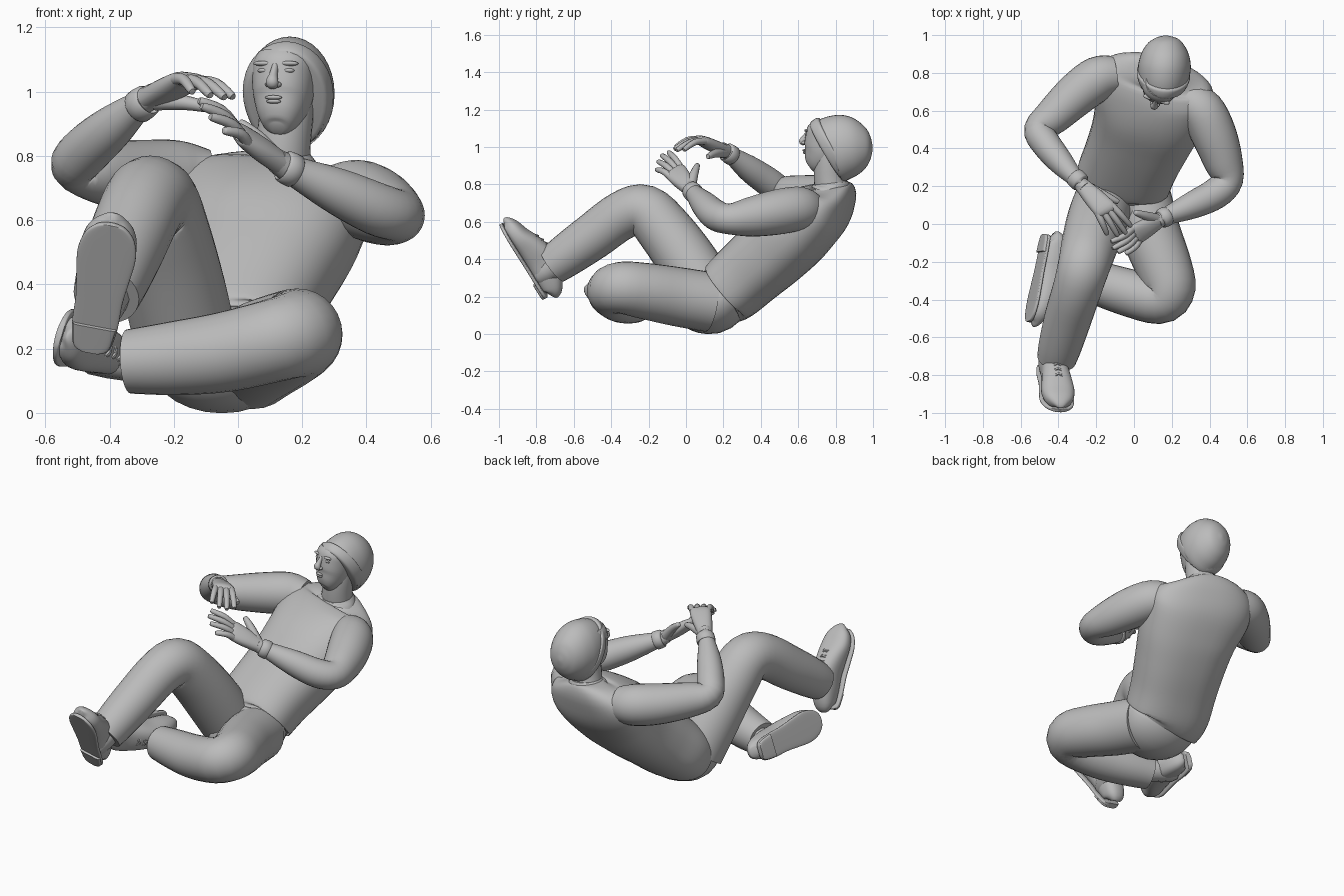
import bpy, bmesh, math
from mathutils import Vector, Matrix

if "Cube" in bpy.data.objects:
    bpy.data.objects.remove(bpy.data.objects["Cube"])

grey = bpy.data.materials.new("plain grey")
grey.use_nodes = True
shade = (0.5, 0.5, 0.5, 1)
grey.diffuse_color = shade
grey.node_tree.nodes["Principled BSDF"].inputs["Base Color"].default_value = shade

X, Z = Vector((1, 0, 0)), Vector((0, 0, 1))


def spline(points, steps):
    """Smooth path through points that carry their radii along."""
    p = [points[0]] + points + [points[-1]]
    out = []
    for a, b, c, d in zip(p, p[1:], p[2:], p[3:]):
        for k in range(steps):
            t = k / steps
            out.append([(2 * f + (g - e) * t + (2*e - 5*f + 4*g - h) * t*t
                         + (3*f - e - 3*g + h) * t**3) / 2 for e, f, g, h in zip(a, b, c, d)])
    return out + [list(points[-1])]


def loft(name, points, side=X, power=2.0, steps=4, sides=28, matrix=None):
    """Sweep an oval section; each point is x, y, z, half width, half depth."""
    pts = [tuple(q) if len(q) == 5 else (*q, q[-1]) for q in points]
    path = spline(pts, steps)
    bm = bmesh.new()
    rings = []
    for i, q in enumerate(path):
        tangent = (Vector(path[min(i + 1, len(path) - 1)][:3]) - Vector(path[max(i - 1, 0)][:3])).normalized()
        u = (side - tangent * side.dot(tangent)).normalized()
        v = tangent.cross(u)
        ring = []
        for k in range(sides):
            a = math.tau * k / sides
            c, s = math.cos(a), math.sin(a)
            c = math.copysign(abs(c) ** (2 / power), c)
            s = math.copysign(abs(s) ** (2 / power), s)
            ring.append(bm.verts.new(Vector(q[:3]) + u * c * max(q[3], .001) + v * s * max(q[4], .001)))
        rings.append(ring)
    for r, n in zip(rings, rings[1:]):
        for k in range(sides):
            j = (k + 1) % sides
            bm.faces.new((r[k], r[j], n[j], n[k]))
    bm.faces.new(rings[0][::-1])
    bm.faces.new(rings[-1])
    if matrix:
        bm.transform(matrix)
    return finish(name, bm)


def finish(name, bm):
    bmesh.ops.recalc_face_normals(bm, faces=bm.faces)
    mesh = bpy.data.meshes.new(name)
    bm.to_mesh(mesh)
    bm.free()
    mesh.materials.append(grey)
    obj = bpy.data.objects.new(name, mesh)
    bpy.context.collection.objects.link(obj)
    bpy.ops.object.select_all(action='DESELECT')
    obj.select_set(True)
    bpy.context.view_layer.objects.active = obj
    bpy.ops.object.shade_smooth_by_angle(angle=math.radians(50))
    return obj


def ball(name, place, size, matrix):
    bm = bmesh.new()
    bmesh.ops.create_uvsphere(bm, u_segments=16, v_segments=10, radius=1)
    bm.transform(matrix @ Matrix.Translation(place) @ Matrix.Diagonal((*size, 1)))
    return finish(name, bm)


def tube(name, places, radii, side=Z, sides=12):
    """Thin tube that closes with a rounded tip."""
    end = places[-1] + (places[-1] - places[-2]).normalized() * radii[-1] * .6
    pts = [(*p, r) for p, r in zip(places, radii)] + [(*end, radii[-1] * .3)]
    return loft(name, pts, side, sides=sides, steps=3)


# Trousers
loft("trouser_seat", [(-.05, -.05, .2, .1, .09), (-.05, .03, .18, .2, .15), (-.05, .14, .17, .235, .17),
                      (-.05, .22, .225, .23, .15), (-.03, .28, .28, .2, .13)])
loft("right_trouser_leg", [(-.155, .13, .19, .16), (-.195, .02, .37, .16), (-.235, -.11, .55, .15),
                           (-.265, -.22, .66, .138), (-.3, -.34, .635, .13), (-.35, -.5, .52, .125),
                           (-.39, -.64, .42, .115), (-.41, -.715, .365, .104)])
loft("left_trouser_leg", [(.04, .13, .17, .16), (.09, -.05, .2, .158), (.155, -.22, .23, .15),
                          (.185, -.34, .247, .14), (.13, -.4, .23, .13), (-.04, -.36, .19, .125),
                          (-.2, -.31, .17, .115), (-.34, -.27, .16, .1)], Z)

# Sleeveless shirt with a hem and collar
chest_side = Vector((1, -.26, -.1))
loft("shirt", [(-.055, .19, .2, .24, .16), (-.055, .235, .235, .252, .18), (-.015, .34, .33, .255, .19),
               (.04, .47, .445, .272, .2), (.085, .595, .56, .298, .2), (.105, .72, .665, .32, .165),
               (.125, .785, .745, .27, .11), (.135, .79, .8, .1, .085)], chest_side, 2.4, 5, 40)
loft("shirt_collar", [(.132, .775, .765, .128, .105), (.134, .78, .79, .11, .098),
                      (.136, .78, .815, .088, .086)], chest_side)

# Arms
loft("right_arm", [(-.1, .79, .72, .1), (-.19, .77, .73, .118), (-.3, .69, .735, .115),
                   (-.43, .57, .75, .098), (-.505, .5, .772, .078), (-.47, .43, .82, .078),
                   (-.39, .33, .89, .068), (-.3, .23, .965, .042), (-.26, .19, .99, .038)], Z)
loft("left_arm", [(.28, .66, .66, .1), (.36, .6, .67, .118), (.42, .48, .65, .12),
                  (.47, .34, .625, .105), (.495, .23, .615, .082), (.43, .16, .635, .082),
                  (.31, .1, .69, .072), (.17, .04, .755, .046), (.12, .01, .785, .038)], Z)
for label, a, b in (("right", (-.315, .25, .95), (-.28, .215, .975)),
                    ("left", (.18, .045, .75), (.14, .025, .77))):
    a, b = Vector(a), Vector(b)
    loft(label + "_wristband", [(*a.lerp(b, t), r) for t, r in
                                ((0, .044), (.1, .053), (.9, .051), (1, .042))], Z, steps=2)


def hand(label, wrist, knuckle, tip, across, thumb):
    wrist, knuckle, tip, across, thumb = map(Vector, (wrist, knuckle, tip, across, thumb))
    back = (tip - wrist).cross(across).normalized()
    if back.z < 0:
        back = -back
    mid = wrist.lerp(knuckle, .55)
    loft(label + "_palm", [(*wrist, .038, .034), (*mid, .054, .034), (*knuckle, .06, .026),
                           (*knuckle.lerp(tip, .15), .054, .016)], across, 2.4, sides=20)
    for i, finger in enumerate(("index", "middle", "ring", "little")):
        spread = across.normalized() * (i - 1.5) / 1.5
        start = knuckle + spread * .043
        reach = (.92, 1.06, 1, .8)[i]
        end = knuckle.lerp(tip, reach) + spread * .064 - back * .008
        bend = start.lerp(end, .5) + back * .016
        tube(f"{label}_{finger}_finger", [start, bend, end], (.019, .017, .013), across)
    root = wrist.lerp(thumb, .15)
    tube(label + "_thumb", [root, root.lerp(thumb, .55) + back * .006, thumb], (.03, .023, .015), back)


hand("right", (-.285, .215, .975), (-.155, .08, 1.035), (-.07, -.045, .998), (-.05, -.025, .005), (-.09, .12, .95))
hand("left", (.135, .02, .775), (.01, -.055, .865), (-.085, -.135, .94), (.035, -.04, -.045), (.01, .06, .9))


def shoe(label, heel, toe, up):
    heel, toe, up = map(Vector, (heel, toe, up))
    along = (toe - heel).normalized()
    up = (up - along * up.dot(along)).normalized()
    across = up.cross(along)
    frame = Matrix((across, along, up)).transposed().to_4x4()
    frame.translation = heel
    size = (toe - heel).length
    profile = [(0, .03, .07), (.04, .056, .11), (.2, .068, .15), (.4, .07, .17), (.58, .08, .15),
               (.76, .088, .112), (.9, .074, .09), (.98, .042, .066), (1, .012, .045)]
    loft(label + "_shoe", [(0, t * size, h / 2 + .008, w, h / 2) for t, w, h in profile],
         power=2.5, matrix=frame)
    loft(label + "_shoe_sole", [(0, t * size, .014, w + .004, .01) for t, w, h in profile],
         power=5, matrix=frame)
    loft(label + "_shoe_heel", [(0, t * size, .004, w, .012) for t, w, h in profile[:3]],
         power=5, matrix=frame)
    # Crossed laces over the instep
    for i in range(4):
        t = .42 + i * .07
        h = .18 - i * .012
        for s in (-1, 1):
            loft(f"{label}_lace_{i}_{s}", [(-s * .05, t * size, h - .03, .006), (0, (t + .035) * size, h + .006, .006),
                                           (s * .05, (t + .07) * size, h - .04, .006)], Z, sides=6, matrix=frame)


shoe("right", (-.46, -.76, .19), (-.395, -1, .58), (.12, .83, .5))
shoe("left", (-.475, -.055, .2), (-.57, -.515, .25), (1, -.1, -.3))
tube("left_ankle", [Vector((-.28, -.28, .16)), Vector((-.46, -.2, .18))], (.07, .06))
tube("right_ankle", [Vector((-.39, -.66, .4)), Vector((-.43, -.78, .31))], (.075, .06), X)

# Head and face, facing local -y
loft("neck", [(.13, .785, .74, .095), (.14, .77, .83, .086), (.15, .77, .92, .084), (.16, .78, 1, .08)])
head = Matrix.Translation((.155, .78, 1.01)) @ Matrix.Rotation(-.3, 4, 'Z') @ Matrix.Rotation(-.12, 4, 'X')
loft("face", [(0, -.098, -.138, .02, .02), (0, -.09, -.128, .046, .045), (0, -.073, -.095, .07, .075),
              (0, -.05, -.04, .09, .1), (0, -.04, .03, .098, .108), (0, -.037, .07, .098, .106),
              (0, -.034, .1, .085, .09)], power=2.2, matrix=head)
loft("nose", [(0, -.138, .055, .01, .012), (0, -.155, .025, .013, .014), (0, -.166, .0, .02, .018),
              (0, -.154, -.013, .016, .01)], matrix=head, sides=16)
for label, y, z, w in (("upper_lip", -.146, -.046, .028), ("lower_lip", -.144, -.058, .024)):
    ball(label, (0, y, z), (w, .011, .007), head)
for label, s in (("right", -1), ("left", 1)):
    ball(label + "_eye", (s * .04, -.13, .04), (.02, .014, .008), head)
    ball(label + "_brow", (s * .042, -.134, .062), (.032, .013, .008), head)
    ball(label + "_nostril", (s * .015, -.153, -.006), (.011, .013, .009), head)

# Knitted hat with a folded band round a tilted opening
opening, lean = Vector((.15, .75, .97)), Vector((.12, .85, .5))
loft("hat_band", [(*(opening + lean * t), w, d) for t, w, d in
                  ((0, .115, .166), (.006, .128, .18), (.03, .138, .186), (.055, .142, .184), (.062, .13, .17))],
     sides=36, steps=3)
loft("hat", [(.153, .765, .975, .128, .174), (.158, .8, .99, .138, .178), (.163, .85, .995, .138, .175),
             (.166, .91, .995, .122, .15), (.168, .96, .995, .09, .108), (.168, .985, .995, .055, .064),
             (.168, .995, .995, .022, .026), (.168, .998, .995, .004)], sides=36)
